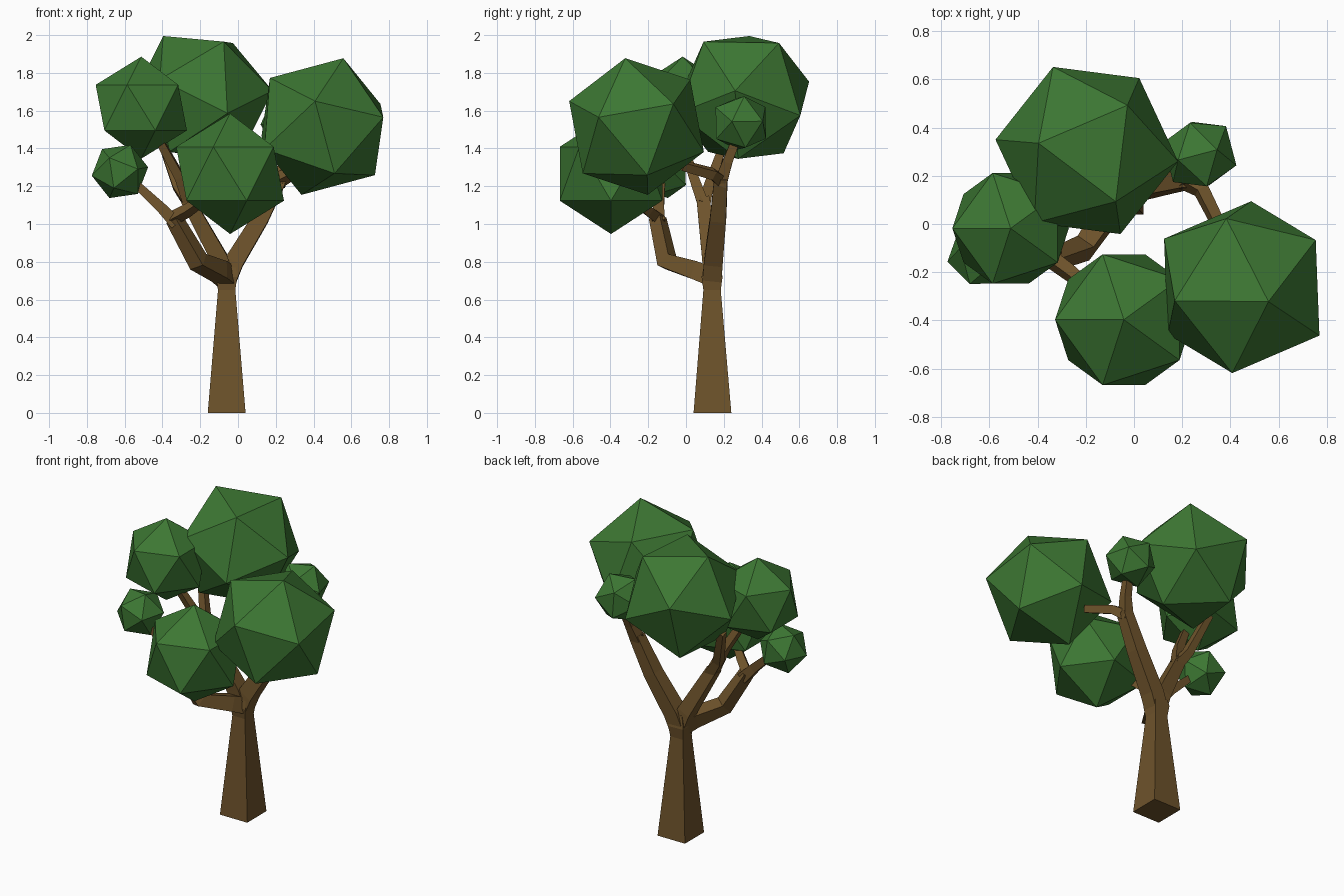
import bpy
import bmesh
from mathutils import Matrix, Vector

cube = bpy.data.objects.get("Cube")
if cube:
    bpy.data.objects.remove(cube, do_unlink=True)


def make_material(name, rgb):
    mat = bpy.data.materials.new(name)
    mat.use_nodes = True
    mat.diffuse_color = (*rgb, 1)
    mat.node_tree.nodes["Principled BSDF"].inputs["Base Color"].default_value = (*rgb, 1)
    return mat


bark = make_material("bark_brown", (0.155, 0.086, 0.024))
leaf = make_material("leaf_green", (0.046, 0.185, 0.033))


def add_object(name, bm, mat):
    bmesh.ops.recalc_face_normals(bm, faces=bm.faces)
    mesh = bpy.data.meshes.new(name)
    bm.to_mesh(mesh)
    bm.free()
    mesh.materials.append(mat)
    obj = bpy.data.objects.new(name, mesh)
    bpy.context.collection.objects.link(obj)
    return obj


def limb(name, nodes):
    """Square-section tapered limb through (x, y, z, half width) nodes."""
    bm = bmesh.new()
    points = [Vector(n[:3]) for n in nodes]
    side = Vector((1, 0, 0))
    previous = None
    for i, point in enumerate(points):
        ahead = points[min(i + 1, len(points) - 1)]
        behind = points[max(i - 1, 0)]
        along = (ahead - behind).normalized()
        side = (side - along * side.dot(along)).normalized()
        depth = along.cross(side)
        half = nodes[i][3]
        ring = [bm.verts.new(point + half * (a * side + b * depth))
                for a, b in ((1, 1), (-1, 1), (-1, -1), (1, -1))]
        if previous:
            for k in range(4):
                j = (k + 1) % 4
                bm.faces.new((previous[k], previous[j], ring[j], ring[k]))
        else:
            bm.faces.new(ring[::-1])
        previous = ring
    bm.faces.new(previous)
    return add_object(name, bm, bark)


def leaf_clump(name, centre, radius, tip, lean):
    """Icosahedron with one corner along tip and the next one toward lean."""
    z = Vector(tip).normalized()
    x = Vector(lean)
    x = (x - z * x.dot(z)).normalized()
    turn = Matrix((x, z.cross(x), z)).transposed().to_4x4()
    bm = bmesh.new()
    bmesh.ops.create_icosphere(bm, subdivisions=1, radius=radius,
                               matrix=Matrix.Translation(centre) @ turn)
    return add_object(name, bm, leaf)


# Trunk, flaring at the ground and at the crotch
limb("trunk", [(-.06, .14, 0, .1), (-.06, .138, .65, .046),
               (-.06, .138, .72, .055), (-.055, .138, .8, .04)])

# Left limb, forking to two clumps
limb("left_limb", [(-.06, .138, .7, .05), (-.02, .145, .8, .05),
                   (.12, .17, 1.03, .043), (.23, .185, 1.25, .035)])
limb("left_back_branch", [(.215, .18, 1.21, .035), (.25, .22, 1.33, .026),
                          (.27, .27, 1.46, .022)])
limb("left_front_branch", [(.21, .185, 1.23, .032), (.28, .14, 1.265, .026),
                           (.36, -.02, 1.31, .022)])

# Middle limb, forking to the two high clumps
limb("middle_limb", [(-.06, .138, .71, .045), (-.1, .13, .82, .045),
                     (-.27, .09, 1.13, .034)])
limb("middle_back_branch", [(-.25, .095, 1.1, .032), (-.32, .12, 1.2, .026),
                            (-.41, .21, 1.45, .02)])
limb("middle_front_branch", [(-.26, .09, 1.11, .03), (-.31, .04, 1.25, .025),
                             (-.42, -.02, 1.45, .02)])

# Right front limb, forking to the two low clumps
limb("right_limb", [(-.06, .135, .72, .05), (-.1, .06, .75, .048),
                    (-.21, -.1, .8, .042), (-.34, -.15, 1.03, .034)])
limb("right_outer_branch", [(-.325, -.145, 1.0, .034), (-.4, -.145, 1.08, .028),
                            (-.56, -.13, 1.23, .02)])
limb("right_inner_branch", [(-.345, -.145, 1.03, .028), (-.27, -.2, 1.07, .026),
                            (-.18, -.27, 1.13, .02)])

# Foliage clumps
leaf_clump("back_foliage", (-.196, .305, 1.67), .383, (-.2, .03, .325), (.18, .19, .28))
leaf_clump("left_foliage", (.447, -.262, 1.516), .383, (.111, -.06, .362), (-.063, .281, .246))
leaf_clump("front_foliage", (-.042, -.397, 1.266), .319, (0, 0, 1), (-1, 0, 0))
leaf_clump("right_foliage", (-.512, -.018, 1.616), .27, (0, 0, 1), (-1, 0, 0))
leaf_clump("small_right_foliage", (-.625, -.125, 1.278), .154, (.37, -.19, .93), (.98, .19, .2))
leaf_clump("small_back_foliage", (.272, .29, 1.535), .16, (.95, -.29, .05), (.3, .2, 1))
